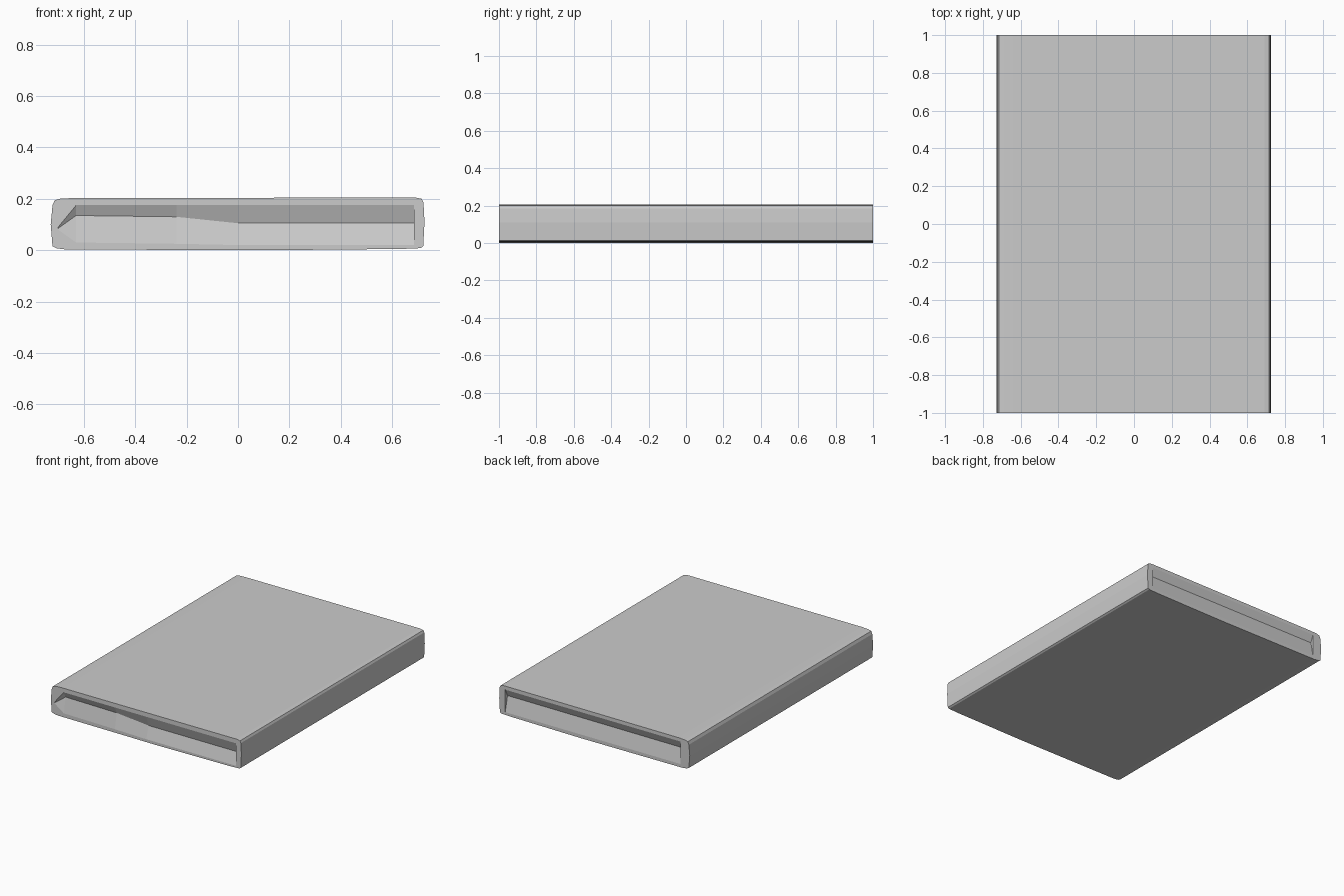
import bpy, bmesh

if "Cube" in bpy.data.objects:
    bpy.data.objects.remove(bpy.data.objects["Cube"])


def mesh_object(name, bm):
    bmesh.ops.recalc_face_normals(bm, faces=bm.faces)
    me = bpy.data.meshes.new(name)
    bm.to_mesh(me)
    bm.free()
    ob = bpy.data.objects.new(name, me)
    bpy.context.collection.objects.link(ob)
    return ob


def loft(name, sections):
    """Closed solid through matching rings of points."""
    bm = bmesh.new()
    rings = [[bm.verts.new(p) for p in s] for s in sections]
    for a, b in zip(rings, rings[1:]):
        for i in range(len(a)):
            j = (i + 1) % len(a)
            bm.faces.new((a[i], a[j], b[j], b[i]))
    bm.faces.new(rings[0])
    bm.faces.new(rings[-1])
    return mesh_object(name, bm)


# Slab: slightly bulging long sides with eased top and bottom corners
profile = [(-0.67, 0.003), (-0.705, 0.007), (-0.722, 0.015), (-0.729, 0.10),
           (-0.722, 0.175), (-0.714, 0.194), (-0.69, 0.201), (-0.64, 0.203),
           (0.69, 0.205), (0.715, 0.20), (0.722, 0.186), (0.726, 0.11),
           (0.721, 0.015), (0.71, 0.008), (0.64, 0.005), (0.10, 0.0)]
slab = loft("slab_body", [[(x, y, z) for x, z in profile] for y in (-1, 1)])


# Shallow hollows across both short ends
def end_hollow(name, side, stations):
    return loft(name, [[(x, side * 1.02, top), (x, side, top),
                        (x, side * (1 - depth), mid), (x, side, low),
                        (x, side * 1.02, low)]
                       for x, top, mid, low, depth in stations])


cutters = [
    end_hollow("front_hollow_cutter", -1, [
        (-0.70, 0.09, 0.085, 0.08, 0.001), (-0.63, 0.175, 0.135, 0.03, 0.02),
        (-0.24, 0.175, 0.13, 0.025, 0.02), (0.0, 0.175, 0.105, 0.02, 0.025),
        (0.685, 0.175, 0.105, 0.02, 0.025)]),
    end_hollow("back_hollow_cutter", 1, [
        (-0.66, 0.18, 0.13, 0.025, 0.02), (0.68, 0.18, 0.13, 0.025, 0.025)]),
]
for c in cutters:
    c.hide_render = True
    c.hide_set(True)
    m = slab.modifiers.new(c.name, 'BOOLEAN')
    m.operation = 'DIFFERENCE'
    m.solver = 'EXACT'
    m.object = c
